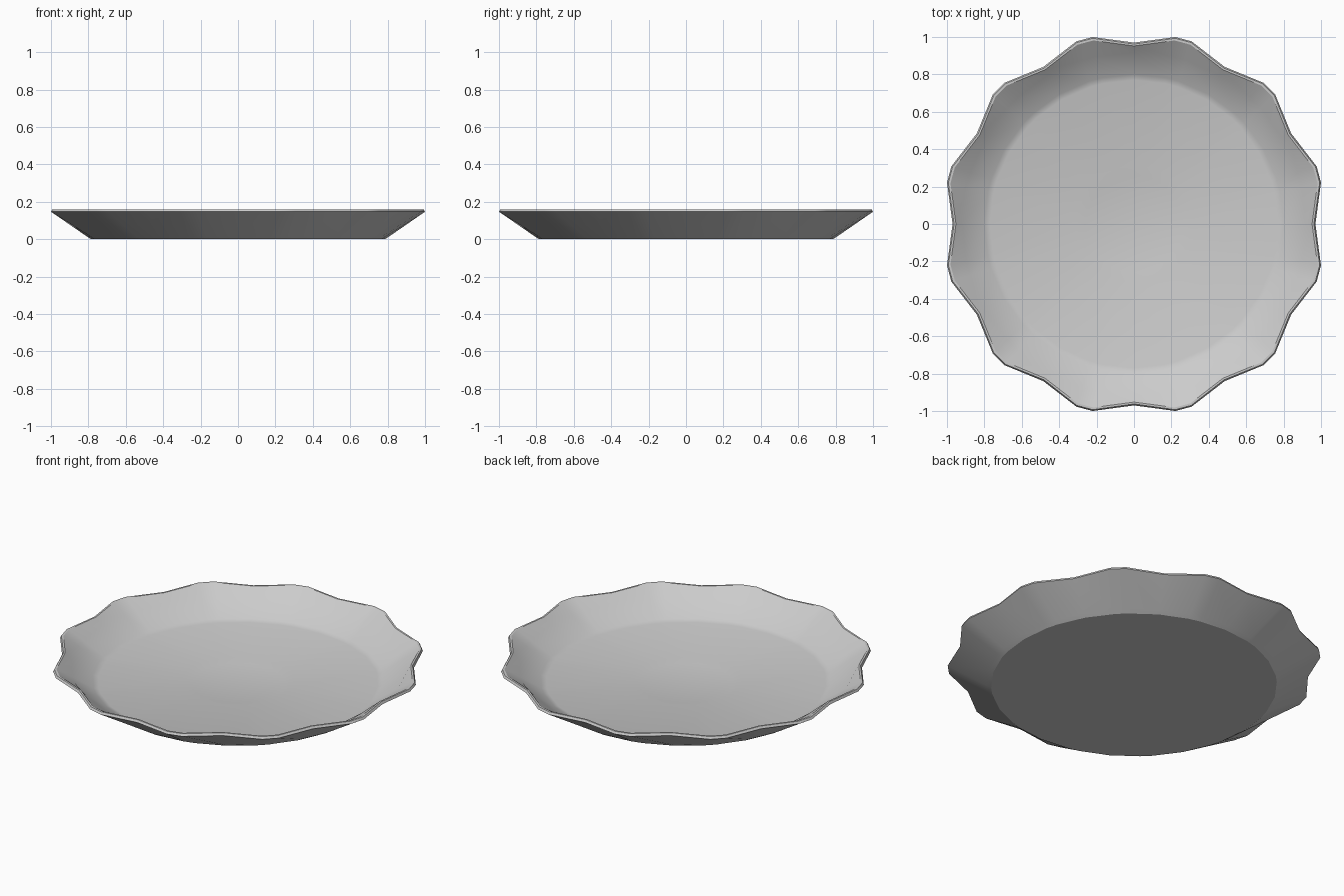
import bpy
import bmesh
from math import radians, cos, sin

LOBES = 12

cube = bpy.data.objects.get("Cube")
if cube:
    bpy.data.objects.remove(cube, do_unlink=True)

glaze = bpy.data.materials.new("pale_grey_glaze")
glaze.use_nodes = True
grey = (0.6, 0.6, 0.6, 1)
glaze.diffuse_color = grey
glaze.node_tree.nodes["Principled BSDF"].inputs["Base Color"].default_value = grey

# Rings from the well, up the inside, over the rim, down to the foot:
# valley radius, valley height, lobe radius, lobe height, lobe column angle
RINGS = [
    (0.26, 0.014, 0.26, 0.014, 10),
    (0.31, 0.024, 0.31, 0.024, 10),
    (0.77, 0.024, 0.77, 0.024, 12.5),
    (0.80, 0.033, 0.80, 0.033, 12.5),
    (0.918, 0.118, 0.918, 0.108, 12.5),
    (0.952, 0.16, 1.005, 0.16, 12.5),
    (0.962, 0.16, 1.017, 0.16, 12.5),
    (0.97, 0.147, 1.024, 0.147, 12.5),
    (0.81, 0.016, 0.81, 0.016, 12.5),
    (0.785, 0.0, 0.785, 0.0, 12.5),
]


def add_ring(bm, valley_r, valley_z, lobe_r, lobe_z, spread):
    """One valley column and two lobe columns for each scallop."""
    verts = []
    for i in range(LOBES):
        start = i * 360 / LOBES
        for offset, r, z in ((0, valley_r, valley_z),
                             (spread, lobe_r, lobe_z),
                             (360 / LOBES - spread, lobe_r, lobe_z)):
            a = radians(start + offset)
            verts.append(bm.verts.new((r * cos(a), r * sin(a), z)))
    return verts


# Scalloped saucer body
bm = bmesh.new()
rings = [add_ring(bm, *ring) for ring in RINGS]
for low, high in zip(rings, rings[1:]):
    n = len(low)
    for i in range(n):
        j = (i + 1) % n
        bm.faces.new((low[i], low[j], high[j], high[i]))

# Well floor and underside
bm.faces.new(rings[0])
bm.faces.new(rings[-1])
bmesh.ops.recalc_face_normals(bm, faces=bm.faces)

mesh = bpy.data.meshes.new("saucer")
bm.to_mesh(mesh)
bm.free()
mesh.materials.append(glaze)
saucer = bpy.data.objects.new("saucer", mesh)
bpy.context.collection.objects.link(saucer)

bpy.ops.object.select_all(action="DESELECT")
saucer.select_set(True)
bpy.context.view_layer.objects.active = saucer
bpy.ops.object.shade_smooth_by_angle(angle=radians(30))
